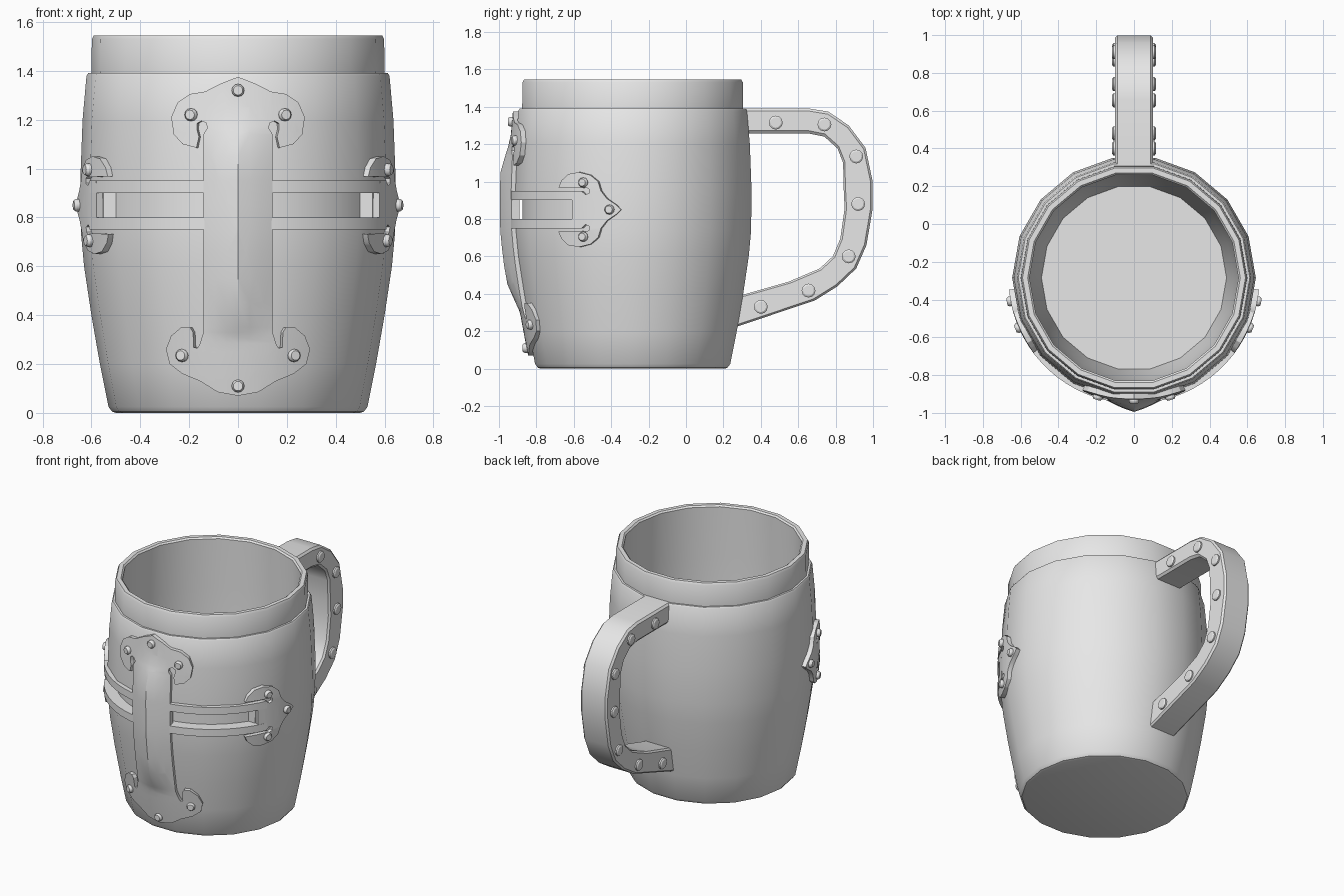
import bpy
import bmesh
from math import sin, cos, acos, asin, pi, radians
from mathutils import Vector, Matrix

default_cube = bpy.data.objects.get("Cube")
if default_cube:
    bpy.data.objects.remove(default_cube, do_unlink=True)

CENTER_Y = -0.285
SIDES = 18

grey = bpy.data.materials.new("plain grey")
grey.use_nodes = True
GREY_VALUE = (0.8, 0.8, 0.8, 1)
grey.diffuse_color = GREY_VALUE
grey.node_tree.nodes["Principled BSDF"].inputs["Base Color"].default_value = GREY_VALUE


def finish(name, bm):
    """Turn a bmesh into a named object with the grey material."""
    bmesh.ops.recalc_face_normals(bm, faces=bm.faces)
    mesh = bpy.data.meshes.new(name)
    bm.to_mesh(mesh)
    bm.free()
    mesh.materials.append(grey)
    obj = bpy.data.objects.new(name, mesh)
    bpy.context.scene.collection.objects.link(obj)
    return obj


def select_only(obj):
    bpy.ops.object.select_all(action="DESELECT")
    obj.select_set(True)
    bpy.context.view_layer.objects.active = obj


def smooth(obj, angle=30):
    select_only(obj)
    bpy.ops.object.shade_smooth_by_angle(angle=radians(angle))


def bridge(bm, rings):
    """Join rings of vertices with quads and cap both ends."""
    for a, b in zip(rings, rings[1:]):
        for j in range(len(a)):
            k = (j + 1) % len(a)
            bm.faces.new((a[j], a[k], b[k], b[j]))
    bm.faces.new(rings[0])
    bm.faces.new(rings[-1])


# Barrel: outer wall, stepped rim, inner wall and floor
wall = [(0.53, 0.025), (0.565, 0.2), (0.6, 0.4), (0.63, 0.6), (0.643, 0.74),
        (0.645, 0.96), (0.636, 1.2), (0.62, 1.38)]
profile = ([(0.5, 0), (0.515, 0.005)] + wall +
           [(0.613, 1.39), (0.6, 1.39), (0.598, 1.53), (0.59, 1.545),
            (0.563, 1.545), (0.553, 1.535), (0.555, 1.2), (0.553, 0.85),
            (0.53, 0.4), (0.49, 0.1)])
bm = bmesh.new()
rings = []
for r, z in profile:
    angles = [2 * pi * i / SIDES for i in range(SIDES)]
    rings.append([bm.verts.new((r * cos(a), CENTER_Y + r * sin(a), z)) for a in angles])
bridge(bm, rings)
barrel = finish("barrel", bm)


def arc_strip(name, r0, r1, z0, z1, end, steps=28):
    """Curved block round the front, ending on a plane facing the front."""
    bm = bmesh.new()
    rings = []
    for i in range(steps + 1):
        t = 2 * i / steps - 1
        ring = []
        for r, z in ((r0, z0), (r1, z0), (r1, z1), (r0, z1)):
            a = t * acos(end / r)
            ring.append(bm.verts.new((r * sin(a), CENTER_Y - r * cos(a), z)))
        rings.append(ring)
    bridge(bm, rings)
    return finish(name, bm)


# Eye slot cut into the barrel
cutter = arc_strip("slot_cutter", 0.59, 0.75, 0.8, 0.9, 0.315)
cutter.hide_render = True
cut = barrel.modifiers.new("eye slot", "BOOLEAN")
cut.operation = "DIFFERENCE"
cut.solver = "EXACT"
cut.object = cutter
select_only(barrel)
bpy.ops.object.modifier_apply(modifier=cut.name)
bpy.data.objects.remove(cutter, do_unlink=True)
smooth(barrel)

# Raised bands above and below the slot
for name, low in (("upper_band", 0.9), ("lower_band", 0.75)):
    smooth(arc_strip(name, 0.6, 0.665, low, low + 0.05, 0.27))


def wall_radius(z):
    for (r0, z0), (r1, z1) in zip(wall, wall[1:]):
        if z <= z1:
            return r0 + (r1 - r0) * (z - z0) / (z1 - z0)
    return wall[-1][0]


def on_wall(u, z, offset, side):
    """Point on the barrel: u runs sideways; side is front, left or right."""
    radius = wall_radius(z)
    a = asin(u / radius)
    across, out = (radius + offset) * sin(a), (radius + offset) * cos(a)
    if side == "front":
        return Vector((across, CENTER_Y - out, z))
    return Vector((out if side == "left" else -out, CENTER_Y + across, z))


def plate(name, outline, side, ridge=None, thick=0.02):
    """Fill an outline, slice it finely and wrap it on the barrel."""
    bm = bmesh.new()
    corners = [bm.verts.new((u, 0, z)) for u, z in outline]
    for a, b in zip(corners, corners[1:] + corners[:1]):
        bm.edges.new((a, b))
    bmesh.ops.triangle_fill(bm, edges=bm.edges[:], normal=(0, -1, 0), use_beauty=True)
    cuts = [((i * 0.045, 0, 0), (1, 0, 0)) for i in range(-9, 10)]
    cuts += [((0, 0, i * 0.1 + 0.05), (0, 0, 1)) for i in range(14)]
    for co, no in cuts:
        bmesh.ops.bisect_plane(bm, geom=bm.verts[:] + bm.edges[:] + bm.faces[:],
                               plane_co=co, plane_no=no, dist=0.0001)
    bmesh.ops.recalc_face_normals(bm, faces=bm.faces)
    made = bmesh.ops.extrude_face_region(bm, geom=bm.faces[:], use_keep_orig=True)
    top = {v for v in made["geom"] if isinstance(v, bmesh.types.BMVert)}
    for v in bm.verts:
        u, z = v.co.x, v.co.z
        offset = -0.025
        if v in top:
            offset = thick + (ridge(u, z) if ridge else 0)
        v.co = on_wall(u, z, offset, side)
    smooth(finish(name, bm), 27)


def rivets(name, spots, radius, height):
    """Chamfered round studs at (position, direction) spots."""
    bm = bmesh.new()
    for pos, direction in spots:
        place = Matrix.Translation(pos) @ direction.to_track_quat("Z", "Y").to_matrix().to_4x4()
        for r0, r1, low, high in ((1, 1, -0.5, 0.6), (1, 0.75, 0.6, 1)):
            lift = Matrix.Translation((0, 0, height * (low + high) / 2))
            bmesh.ops.create_cone(bm, cap_ends=True, segments=12, radius1=radius * r0,
                                  radius2=radius * r1, depth=height * (high - low),
                                  matrix=place @ lift)
    smooth(finish(name, bm), 31)


def wall_rivets(name, spots, side):
    found = []
    for u, z in spots:
        base = on_wall(u, z, 0.015, side)
        found.append((base, (on_wall(u, z, 1, side) - base).normalized()))
    rivets(name, found, 0.026, 0.026)


# Ridged nose guard with hooked ends
BAR = 0.137
half = [(0, 1.375), (0.07, 1.347), (0.13, 1.315), (0.19, 1.305), (0.24, 1.27),
        (0.265, 1.21), (0.255, 1.14), (0.22, 1.1), (0.165, 1.085), (0.155, 1.13),
        (0.163, 1.16), (0.162, 1.185), (0.145, 1.195), (0.125, 1.185),
        (0.122, 1.165), (BAR, 1.14), (BAR, 0.33), (0.15, 0.285), (0.16, 0.265),
        (0.175, 0.268), (0.178, 0.33), (0.19, 0.35), (0.225, 0.35), (0.265, 0.315),
        (0.285, 0.26), (0.27, 0.2), (0.22, 0.16), (0.15, 0.13), (0.08, 0.085), (0, 0.07)]


def nose_ridge(u, z):
    fade = max(0, min(1, (1.22 - z) / 0.16, (z - 0.3) / 0.16))
    return 0.045 * fade * max(0, 1 - abs(u) / BAR)


plate("nose_guard", half + [(-u, z) for u, z in reversed(half[1:-1])], "front", nose_ridge)
wall_rivets("nose_guard_rivets",
            [(0, 1.32), (0.185, 1.22), (-0.185, 1.22),
             (0, 0.11), (0.22, 0.235), (-0.22, 0.235)], "front")

# Hooked hinge plates at both ends of the slot, as (depth, height from slot middle)
SLOT_Z = 0.85
hinge = [(-0.345, 0), (-0.37, 0.025), (-0.42, 0.06), (-0.45, 0.1), (-0.465, 0.15),
         (-0.505, 0.185), (-0.565, 0.2), (-0.62, 0.19), (-0.655, 0.155), (-0.67, 0.118),
         (-0.55, 0.115), (-0.53, 0.12), (-0.512, 0.11), (-0.51, 0.09),
         (-0.53, 0.08), (-0.55, 0.098), (-0.6, 0.098)]
hinge += [(y, -h) for y, h in reversed(hinge[1:])]
for side in ("left", "right"):
    plate(side + "_hinge_plate", [(y - CENTER_Y, SLOT_Z + h) for y, h in hinge], side)
    wall_rivets(side + "_hinge_rivets",
                [(y - CENTER_Y, SLOT_Z + h)
                 for y, h in ((-0.405, 0), (-0.54, 0.145), (-0.54, -0.145))], side)

# Handle: outer and inner curve, bevelled
outer = [(0.28, 1.39), (0.66, 1.39), (0.76, 1.374), (0.87, 1.3), (0.96, 1.18), (0.998, 1),
         (0.998, 0.855), (0.965, 0.66), (0.91, 0.535), (0.81, 0.44), (0.69, 0.365), (0.26, 0.22)]
inner = [(0.28, 1.257), (0.655, 1.257), (0.74, 1.24), (0.81, 1.177), (0.84, 1.1), (0.843, 0.96),
         (0.848, 0.855), (0.825, 0.695), (0.785, 0.6), (0.715, 0.535), (0.55, 0.465), (0.27, 0.385)]
HALF_WIDTH = 0.1
bm = bmesh.new()
bridge(bm, [[bm.verts.new((x, *p)) for x, p in
             ((-HALF_WIDTH, o), (HALF_WIDTH, o), (HALF_WIDTH, i), (-HALF_WIDTH, i))]
            for o, i in zip(outer, inner)])
handle = finish("handle", bm)
edge_bevel = handle.modifiers.new("soft edges", "BEVEL")
edge_bevel.width = 0.012
edge_bevel.segments = 1
edge_bevel.limit_method = "ANGLE"
edge_bevel.angle_limit = radians(50)
select_only(handle)
bpy.ops.object.modifier_apply(modifier=edge_bevel.name)
smooth(handle)

# Studs along both faces of the handle
studs = [(0.48, 1.315), (0.74, 1.305), (0.91, 1.134), (0.92, 0.88),
         (0.87, 0.6), (0.655, 0.417), (0.4, 0.33)]
rivets("handle_rivets",
       [(Vector((s * HALF_WIDTH, y, z)), Vector((s, 0, 0))) for y, z in studs for s in (1, -1)],
       0.037, 0.016)
